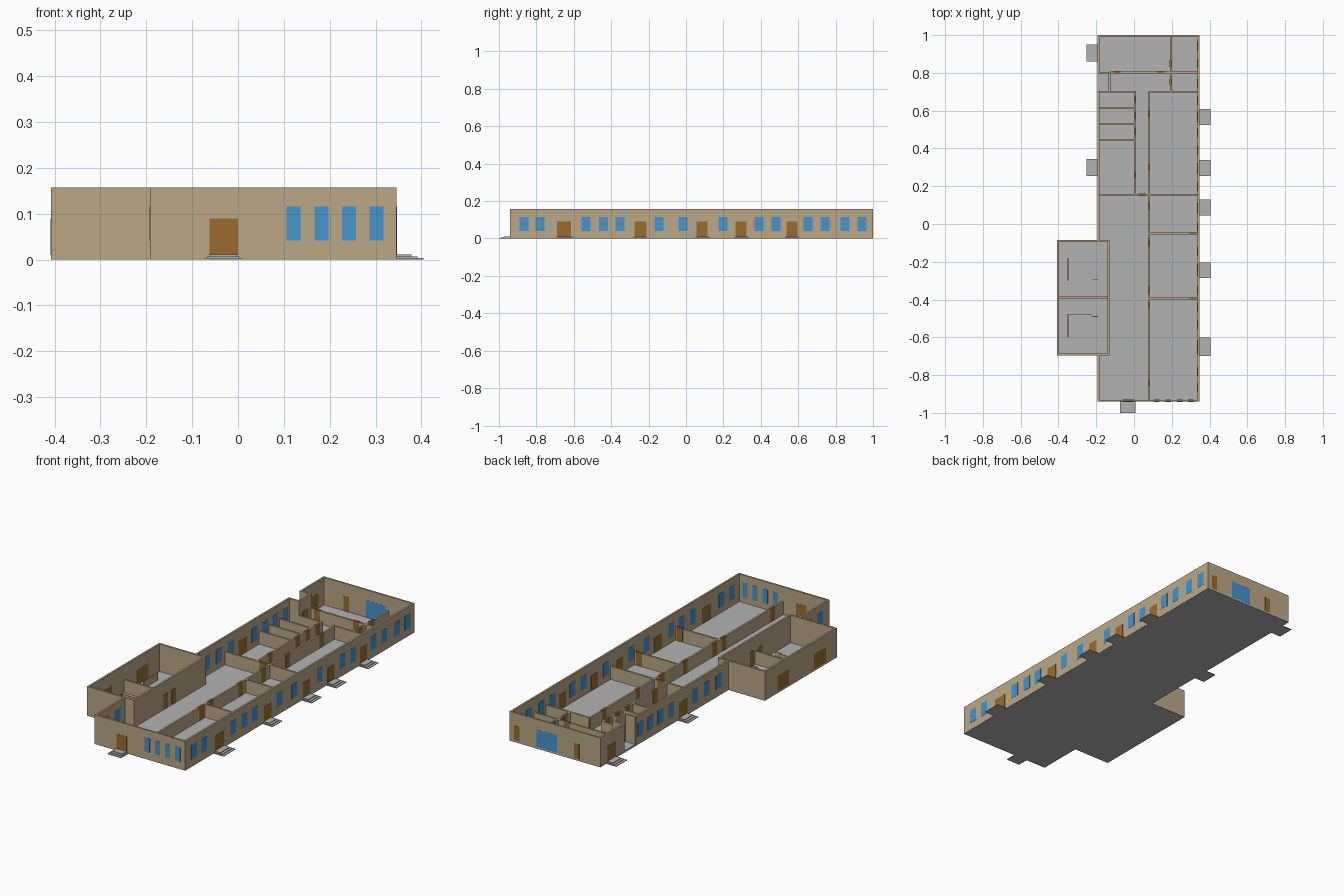
import bpy, bmesh

if "Cube" in bpy.data.objects:
    bpy.data.objects.remove(bpy.data.objects["Cube"])


def material(name, rgb):
    m = bpy.data.materials.new(name)
    m.diffuse_color = (*rgb, 1)
    m.use_nodes = True
    m.node_tree.nodes["Principled BSDF"].inputs["Base Color"].default_value = m.diffuse_color
    return m


TAN = material("tan_wall", (0.50, 0.39, 0.24))
BROWN = material("brown_door", (0.32, 0.152, 0.027))
BLUE = material("blue_window", (0.058, 0.30, 0.62))
GREY = material("grey_concrete", (0.45, 0.45, 0.45))

X0, X1, Y0, Y1 = -0.192, 0.345, -0.94, 1.0        # main block
AX0, AX1, AY0, AY1 = -0.408, -0.13, -0.695, -0.085  # side annex
H, LOW, T, FLOOR = 0.157, 0.08, 0.01, 0.01


def boxes(name, mat, items):
    """One object made of boxes (x0, x1, y0, y1, z0, z1)."""
    bm = bmesh.new()
    for x0, x1, y0, y1, z0, z1 in items:
        v = bmesh.ops.create_cube(bm, size=1)["verts"]
        for p in v:
            p.co.x = x1 if p.co.x > 0 else x0
            p.co.y = y1 if p.co.y > 0 else y0
            p.co.z = z1 if p.co.z > 0 else z0
    me = bpy.data.meshes.new(name)
    bm.to_mesh(me)
    bm.free()
    me.materials.append(mat)
    ob = bpy.data.objects.new(name, me)
    bpy.context.collection.objects.link(ob)
    return ob


def along_x(y, a, b, z0, z1, t=T):
    return (a, b, y - t / 2, y + t / 2, z0, z1)


def along_y(x, a, b, z0, z1, t=T):
    return (x - t / 2, x + t / 2, a, b, z0, z1)


# Floor slab following the outline
outline = [(X0, Y0), (X1, Y0), (X1, Y1), (X0, Y1), (X0, AY1),
           (AX0, AY1), (AX0, AY0), (X0, AY0)]
bm = bmesh.new()
face = bm.faces.new([bm.verts.new((x, y, 0)) for x, y in outline])
top = bmesh.ops.extrude_face_region(bm, geom=[face])["geom"]
for g in top:
    if isinstance(g, bmesh.types.BMVert):
        g.co.z = FLOOR
bmesh.ops.recalc_face_normals(bm, faces=bm.faces)
me = bpy.data.meshes.new("floor_slab")
bm.to_mesh(me)
bm.free()
me.materials.append(GREY)
bpy.context.collection.objects.link(bpy.data.objects.new("floor_slab", me))

# Outer walls; the centre lines sit half a thickness inside the outline
h = T / 2
E = 0.0005  # keeps wall feet off the slab sides
WX0, WX1, WY0, WY1 = X0 + h - E, X1 - h + E, Y0 + h - E, Y1 - h
BX0, BX1, BY0, BY1 = AX0 + h, AX1 - h, AY0 + h - E, AY1 - h + E
boxes("outer_walls", TAN, [
    along_x(WY0, X0 - E, X1 + E, 0.001, H),
    along_x(WY1, X0 - E, X1 + E, 0.001, H),
    along_y(WX1, Y0, Y1, 0.001, H),
    along_y(WX0, 0.805, Y1, 0.001, H),
    along_y(WX0, AY1, 0.70, 0.001, H),
    along_y(WX0, Y0, AY0, 0.001, H),
])
boxes("annex_walls", TAN, [
    along_y(BX0, AY0, AY1, 0.001, H),
    along_y(BX1, AY0, AY1, 0.001, H),
    along_x(BY0, AX0, AX1, 0.001, H),
    along_x(BY1, AX0, AX1, 0.001, H),
])

# Recessed entrance on the left side
boxes("recess_walls", TAN, [
    along_y(-0.13, 0.70, 0.805, 0.002, H),
    along_x(0.80, X0, -0.125, 0.002, H),
    along_x(0.70, X0, -0.125, 0.002, H),
])

# Low inner partitions
parts = [along_x(0.803, -0.13, WX1, 0.002, LOW),
         along_x(0.70, -0.13, 0.01, 0.002, LOW),
         along_x(0.155, WX0, WX1, 0.002, LOW),
         along_x(-0.39, BX0, BX1, 0.002, LOW),
         along_y(0.195, 0.70, WY1, 0.002, LOW),
         along_y(0.005, 0.155, 0.70, 0.002, LOW),
         along_y(0.08, WY0, 0.70, 0.002, LOW)]
parts += [along_x(y, WX0, 0.005, 0.002, LOW) for y in (0.615, 0.53, 0.445)]
parts += [along_x(y, 0.08, WX1, 0.002, LOW) for y in (0.70, -0.05, -0.395)]
boxes("partitions", TAN, parts)

# Thin counters in the annex rooms
boxes("counters", TAN, [
    along_y(-0.35, -0.30, -0.18, 0.002, 0.05, 0.004),
    along_x(-0.295, -0.22, -0.19, 0.002, 0.05, 0.004),
    along_y(-0.35, -0.60, -0.48, 0.002, 0.05, 0.004),
    along_x(-0.48, -0.35, -0.22, 0.002, 0.05, 0.004),
    along_x(-0.49, -0.22, -0.19, 0.002, 0.05, 0.004),
])

# Windows: panes slightly thicker than the wall, seen from both sides
P = T + 0.002
WZ = (0.041, 0.116)
right = (-0.866, -0.78, -0.535, -0.44, -0.353, -0.144, -0.016, 0.198,
         0.39, 0.481, 0.652, 0.743, 0.85, 0.941)
left = (-0.86, -0.76, 0.0, 0.10, 0.20, 0.40, 0.49, 0.575, 0.66)
boxes("right_windows", BLUE, [along_y(WX1, y - 0.024, y + 0.024, *WZ, P) for y in right])
boxes("left_windows", BLUE, [along_y(WX0, y - 0.024, y + 0.024, *WZ, P) for y in left])
boxes("front_windows", BLUE, [along_x(WY0, x - 0.015, x + 0.015, *WZ, P)
                              for x in (0.121, 0.182, 0.242, 0.302)])
boxes("back_window", BLUE, [along_x(WY1, 0.065, 0.185, FLOOR, 0.102, P - 0.001)])

# Outer doors
DZ = (FLOOR, 0.09)
right_doors = ((-0.69, -0.615), (-0.275, -0.21), (0.056, 0.115),
               (0.265, 0.323), (0.537, 0.596))
left_doors = ((0.87, 0.94), (0.265, 0.335))
boxes("right_doors", BROWN, [along_y(WX1, a, b, *DZ, P) for a, b in right_doors])
boxes("left_doors", BROWN, [along_y(WX0, a, b, *DZ, P) for a, b in left_doors])
boxes("front_door", BROWN, [along_x(WY0, -0.062, 0.0, *DZ, P)])
boxes("back_doors", BROWN, [along_x(WY1, x, x + 0.032, *DZ, P - 0.001) for x in (-0.068, 0.286)])
boxes("recess_door", BROWN, [along_y(-0.13, 0.725, 0.775, *DZ, P)])
boxes("annex_doors", BROWN,
      [along_y(BX0, a, a + 0.10, *DZ, P - 0.001) for a in (-0.60, -0.29)]
      + [along_y(BX1, a, a + 0.035, *DZ, P) for a in (-0.445, -0.375)])

# Inner doors, set through the partitions
IZ = (0.003, LOW + 0.002)
W = 0.018
boxes("inner_doors", BROWN,
      [along_y(0.08, y - W, y + W, *IZ, P) for y in (0.585, 0.30, 0.095, -0.10, -0.35, -0.43, -0.84)]
      + [along_y(0.005, y - W, y + W, *IZ, P) for y in (0.66, 0.575, 0.49, 0.26)]
      + [along_y(0.195, y - W, y + W, *IZ, P) for y in (0.85, 0.75)]
      + [along_x(0.803, x - W, x + W, *IZ, P) for x in (-0.09, 0.14)]
      + [along_x(0.155, x - W, x + W, *IZ, P) for x in (0.042,)]
      + [along_x(-0.05, x - W, x + W, *IZ, P) for x in (0.31,)]
      + [along_x(-0.395, x - W, x + W, *IZ, P) for x in (0.31,)])


# Entrance steps: three treads, wider and deeper towards the ground
TREADS = ((0.06, 0.0, 0.0035), (0.047, 0.005, 0.007), (0.034, 0.010, 0.0105))
steps = []
for d, s, z in TREADS:
    for a, b in ((-0.70, -0.60), (-0.285, -0.205), (0.045, 0.13), (0.255, 0.34), (0.525, 0.61)):
        steps.append((X1, X1 + d, a + s, b - s, 0, z))
    for a, b in ((0.86, 0.95), (0.255, 0.345)):
        steps.append((X0 - d, X0, a + s, b - s, 0, z))
    steps.append((-0.073 + s, 0.008 - s, Y0 - d, Y0, 0, z))
boxes("entrance_steps", GREY, steps)
